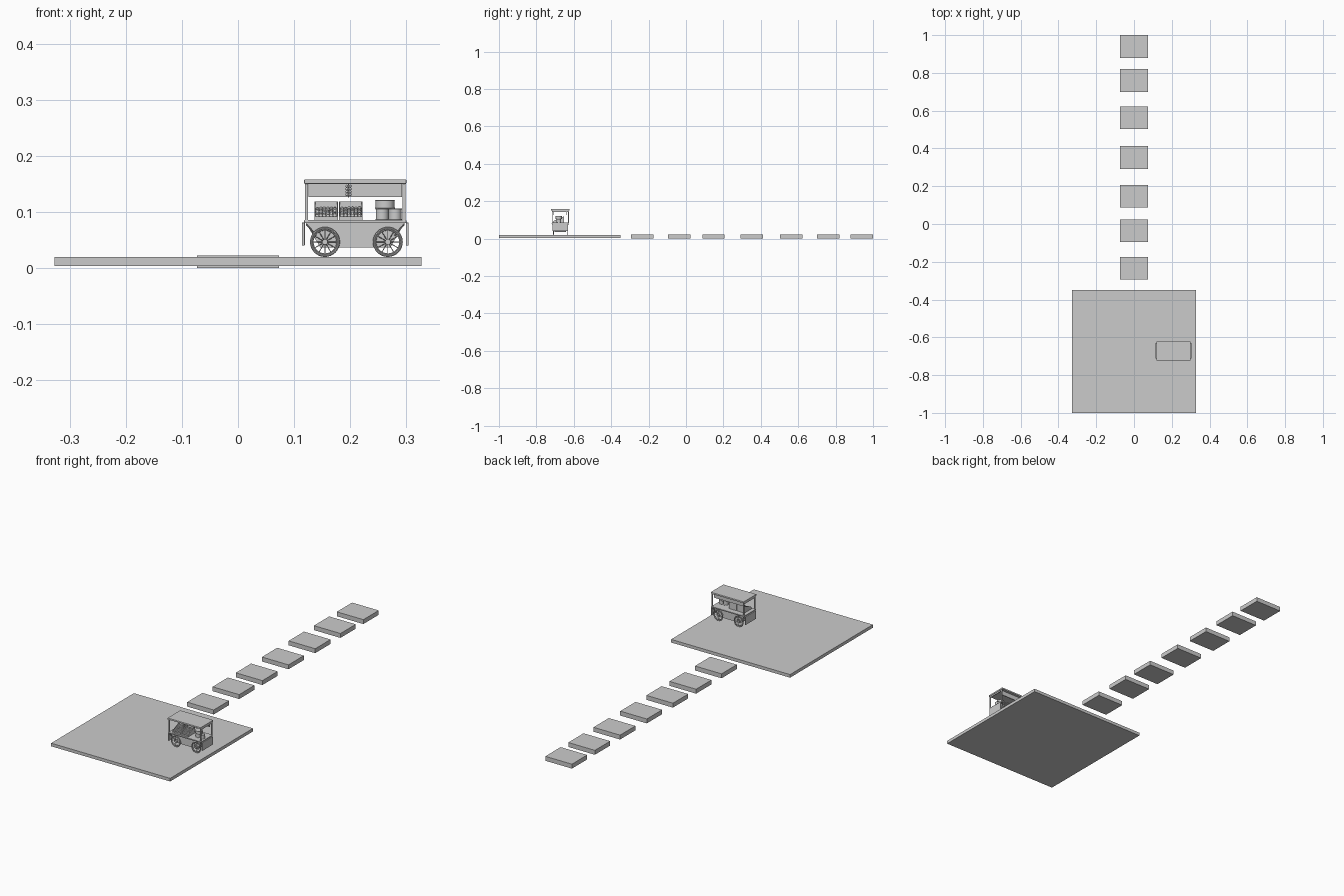
import bpy, math, random
from mathutils import Vector

if "Cube" in bpy.data.objects:
    bpy.data.objects.remove(bpy.data.objects["Cube"])

random.seed(3)
CX, CY = 0.209, -0.672   # cart centre


def box(name, x0, x1, y0, y1, z0, z1, bevel=0):
    bpy.ops.mesh.primitive_cube_add(size=1, location=((x0+x1)/2, (y0+y1)/2, (z0+z1)/2))
    o = bpy.context.object
    o.name = name
    o.scale = (x1-x0, y1-y0, z1-z0)
    bpy.ops.object.transform_apply(location=False, rotation=False, scale=True)
    if bevel:
        m = o.modifiers.new("Bevel", 'BEVEL')
        m.width, m.segments = bevel, 2
    return o


def rod(name, a, b, r, sides=10):
    a, b = Vector(a), Vector(b)
    d = b - a
    bpy.ops.mesh.primitive_cylinder_add(vertices=sides, radius=r, depth=d.length, location=(a+b)/2)
    o = bpy.context.object
    o.name = name
    o.rotation_euler = d.to_track_quat('Z', 'Y').to_euler()
    bpy.ops.object.shade_smooth_by_angle()
    return o


def ring(name, loc, major, minor, upright=False):
    bpy.ops.mesh.primitive_torus_add(major_radius=major, minor_radius=minor, major_segments=32,
                                     minor_segments=8, location=loc,
                                     rotation=(math.pi/2 if upright else 0, 0, 0))
    o = bpy.context.object
    o.name = name
    bpy.ops.object.shade_smooth_by_angle()


def ball(name, loc, r):
    bpy.ops.mesh.primitive_uv_sphere_add(segments=10, ring_count=6, radius=r, location=loc)
    bpy.context.object.name = name
    bpy.ops.object.shade_smooth()


# Ground platform and the row of slabs
box("platform", -0.327, 0.327, -1.0, -0.35, 0.004, 0.0195)
for y in (-0.235, -0.035, 0.147, 0.352, 0.562, 0.76, 0.94):
    box("stepping_slab", -0.073, 0.073, y-0.06, y+0.06, 0, 0.022)

# Cart frame: roof, posts, counter, lower body
box("roof", CX-0.091, CX+0.091, CY-0.05, CY+0.05, 0.150, 0.158, 0.0015)
box("counter", CX-0.091, CX+0.091, CY-0.046, CY+0.046, 0.080, 0.0855, 0.001)
for sx in (-1, 1):
    for sy in (-1, 1):
        x, y = CX+sx*0.087, CY+sy*0.043
        box("roof_post", x-0.0025, x+0.0025, y-0.0025, y+0.0025, 0.084, 0.151)
        rod("corner_brace", (x, y*1, 0.078), (CX+sx*0.070, CY+sy*0.032, 0.058), 0.0015, 8)
    # hanging side flap
    xf = CX+sx*0.0925
    box("side_flap", xf-0.0025, xf+0.0025, CY-0.041, CY+0.041, 0.040, 0.081, 0.001)
    box("roof_side_rail", CX+sx*0.087-0.002, CX+sx*0.087+0.002, CY-0.043, CY+0.043, 0.143, 0.150)
box("sign_board", CX-0.083, CX+0.083, CY+0.032, CY+0.036, 0.127, 0.150)

# Lower body with tapered ends
bpy.ops.mesh.primitive_cube_add(size=1, location=(CX, CY, 0.0585))
body = bpy.context.object
body.name = "cart_body"
for v in body.data.vertices:
    v.co.x *= 0.176 if v.co.z > 0 else 0.125
    v.co.y *= 0.062
    v.co.z *= 0.043

# Spoked wheels and axles
for sx in (-1, 1):
    x, z = CX+0.002+sx*0.056, 0.0465
    rod("axle", (x, CY-0.040, z), (x, CY+0.040, z), 0.002)
    for sy in (-1, 1):
        y = CY+sy*0.037
        ring("wheel_tyre", (x, y, z), 0.0245, 0.0022, True)
        ring("wheel_rim", (x, y, z), 0.0215, 0.0012, True)
        rod("wheel_hub", (x, y-0.004, z), (x, y+0.004, z), 0.005, 16)
        for i in range(6):
            a = math.pi*i/6
            dx, dz = 0.022*math.cos(a), 0.022*math.sin(a)
            rod("wheel_spoke", (x-dx, y, z-dz), (x+dx, y, z+dz), 0.0007, 6)
rod("under_shaft", (CX-0.054, CY, 0.0465), (CX+0.058, CY, 0.0465), 0.002)

# Two open crates tilted toward the front, filled with round goods
for x0 in (0.136, 0.180):
    x1 = x0+0.042
    box("crate_floor", x0, x1, CY-0.036, CY+0.018, 0.0855, 0.089)
    box("crate_back", x0, x1, CY+0.016, CY+0.019, 0.0855, 0.119)
    box("crate_front", x0, x1, CY-0.038, CY-0.035, 0.0855, 0.092)
    for x in (x0, x1-0.002):
        o = box("crate_side", x, x+0.002, CY-0.037, CY+0.018, 0.0855, 0.119)
        for v in o.data.vertices:
            if v.co.z > 0 and v.co.y < 0:
                v.co.z -= 0.024
    for i in range(6):
        for j in range(7):
            ball("round_goods", (x0+0.0055+i*0.0062, CY-0.031+j*0.0068,
                                 0.092+j*0.0021+random.uniform(0, 0.0015)), 0.0036)

# Three stacked drums
for x, z0, z1, r in ((0.257, 0.0855, 0.106, 0.0115), (0.280, 0.0855, 0.106, 0.0115),
                     (0.262, 0.106, 0.121, 0.017)):
    rod("drum", (x, CY-0.008, z0), (x, CY-0.008, z1), r, 24)
    for z in (z0+0.001, z1-0.001):
        ring("drum_hoop", (x, CY-0.008, z), r, 0.0009)

# Hanging string of ornaments
rod("hanging_cord", (0.197, CY-0.035, 0.126), (0.197, CY-0.035, 0.151), 0.0006, 6)
for k, z in enumerate((0.146, 0.141, 0.136, 0.131)):
    for s in (-1, 1):
        ball("hanging_ornament", (0.197+s*0.003, CY-0.035, z), 0.0026)
